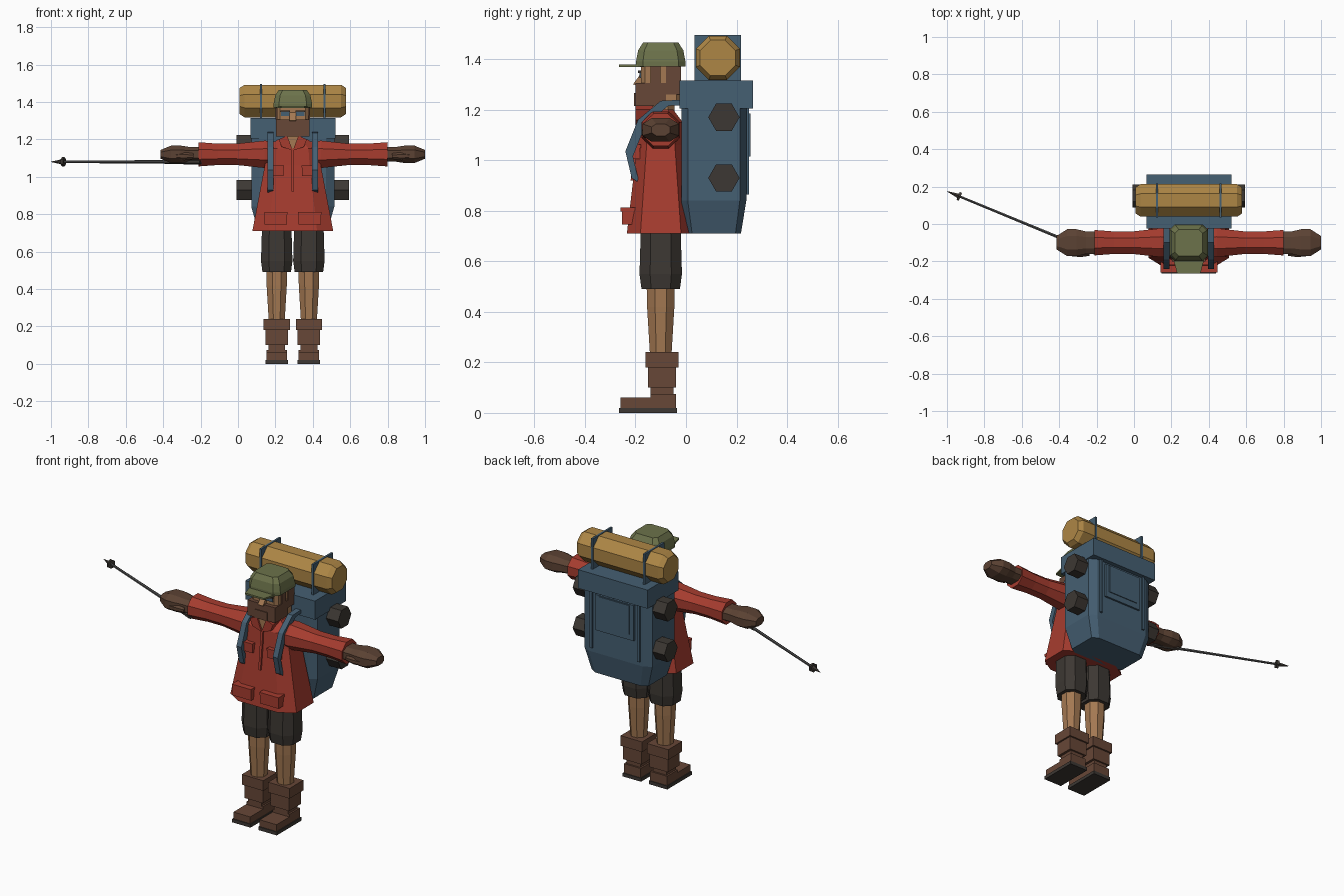
import bpy, bmesh, math
from mathutils import Matrix, Vector

default_cube = bpy.data.objects.get("Cube")
if default_cube:
    bpy.data.objects.remove(default_cube, do_unlink=True)

# Shared centre lines: the body stands off-centre because of the pole
BODY_X, BODY_Y = .293, -.1
LEG_X, ARM_Z, PACK_Y = .086, 1.12, .12


def material(name, *rgb):
    mat = bpy.data.materials.new(name)
    mat.use_nodes = True
    mat.diffuse_color = (*rgb, 1)
    mat.node_tree.nodes["Principled BSDF"].inputs["Base Color"].default_value = (*rgb, 1)
    return mat


red = material("jacket red", .38, .045, .028)
blue = material("pack blue", .06, .115, .17)
mustard = material("mat mustard", .42, .24, .06)
olive = material("cap olive", .15, .17, .07)
brown = material("leather brown", .135, .063, .038)
glove_brown = material("glove brown", .105, .054, .033)
skin = material("skin tan", .37, .19, .085)
charcoal = material("charcoal", .046, .039, .033)
metal = material("pole grey", .08, .08, .08)


def finish(name, bm, mat, mirror):
    """Turn a bmesh into an object on the body's centre line, mirrored if paired."""
    bmesh.ops.recalc_face_normals(bm, faces=bm.faces)
    mesh = bpy.data.meshes.new(name)
    bm.to_mesh(mesh)
    bm.free()
    mesh.materials.append(mat)
    part = bpy.data.objects.new(name, mesh)
    part.location.x = BODY_X
    bpy.context.collection.objects.link(part)
    if mirror:
        modifier = part.modifiers.new("Mirror", "MIRROR")
        modifier.use_mirror_merge = False


def join_rings(name, rings, mat, mirror):
    """Join closed rings of points into one capped solid."""
    bm = bmesh.new()
    loops = [[bm.verts.new(point) for point in ring] for ring in rings]
    for lower, upper in zip(loops, loops[1:]):
        for i in range(len(lower)):
            bm.faces.new((lower[i - 1], lower[i], upper[i], upper[i - 1]))
    bm.faces.new(loops[0])
    bm.faces.new(loops[-1])
    finish(name, bm, mat, mirror)


def place(axis, along, u, v):
    return {"x": (along, u, v), "y": (u, along, v), "z": (u, v, along)}[axis]


def prism(name, axis, start, end, outline, mat, mirror=False):
    rings = [[place(axis, along, u, v) for u, v in outline] for along in (start, end)]
    join_rings(name, rings, mat, mirror)


def loft(name, axis, centre, sections, mat, flat=1, chamfer=.414, mirror=False):
    """Sections pair a position with a half width; flat scales the other half width."""
    quarter = [(1, chamfer), (chamfer, 1)]
    outline = quarter + [(-p, q) for p, q in reversed(quarter)]
    outline += [(-p, -q) for p, q in outline]
    rings = [[place(axis, along, centre[0] + size * p, centre[1] + size * flat * q)
              for p, q in outline] for along, size in sections]
    join_rings(name, rings, mat, mirror)


def block(name, centre, size, mat, mirror=False):
    bm = bmesh.new()
    matrix = Matrix.Translation(centre) @ Matrix.Diagonal((*size, 1))
    bmesh.ops.create_cube(bm, size=1, matrix=matrix)
    finish(name, bm, mat, mirror)


def jacket_front(z):
    """Depth of the sloping jacket front at a height."""
    return -.23 + (z - .71) / 10


def pocket(name, x, z, width, height, depth):
    """Pocket pair, each with a slightly larger flap along its top edge."""
    y = jacket_front(z)
    block(name + "_pockets", (x, y, z), (width, depth, height), red, mirror=True)
    block(name + "_pocket_flaps", (x, y, z + height / 2),
          (width + .005, depth + .01, height / 4), red, mirror=True)


# Jacket with pockets, placket and lapels
loft("jacket", "z", (0, BODY_Y), [(.71, .216), (1.06, .15), (1.15, .14), (1.2, .08)],
     red, flat=.62, chamfer=.6)
pocket("lower", x=.09, z=.775, width=.12, height=.06, depth=.06)
pocket("chest", x=.086, z=1.03, width=.075, height=.05, depth=.03)
hem, throat = .92, 1.15
prism("jacket_placket", "x", -.007, .007,
      [(jacket_front(hem) - .01, hem), (jacket_front(throat) - .01, throat),
       (BODY_Y, throat), (BODY_Y, hem)], red)
prism("neck_opening", "y", -.19, -.15, [(-.035, 1.22), (.035, 1.22), (0, 1.14)], skin)
prism("lapels", "y", -.2, -.13, [(.03, 1.22), (.075, 1.2), (.06, 1.16), (0, 1.14)],
      red, mirror=True)

# Arms
arm = (BODY_Y, ARM_Z)
loft("sleeves", "x", arm, [(.08, .07), (.15, .077), (.3, .06), (.4, .06), (.505, .068)],
     red, flat=.95, mirror=True)
loft("gloves", "x", arm, [(.49, .06), (.55, .06), (.6, .072), (.65, .072), (.707, .036)],
     glove_brown, flat=.65, chamfer=.5, mirror=True)
loft("thumbs", "x", (-.155, ARM_Z - .01), [(.53, .015), (.58, .022), (.64, .016)],
     glove_brown, mirror=True)

# Legs
leg = (LEG_X, BODY_Y)
loft("shorts", "z", leg, [(.49, .076), (.55, .084), (.82, .076)], charcoal,
     chamfer=.5, mirror=True)
loft("legs", "z", leg, [(.22, .042), (.42, .054), (.52, .056)], skin, mirror=True)

# Boots, as stacked blocks: depth position, height position and size
for name, y, z, size, mat in (
        ("boot_cuffs", -.095, .21, (.14, .13, .06), brown),
        ("boot_shafts", -.095, .14, (.12, .11, .08), brown),
        ("boot_ankles", -.095, .08, (.09, .09, .06), brown),
        ("boot_heels", -.09, .06, (.11, .1, .03), brown),
        ("boot_feet", -.15, .04, (.11, .22, .04), brown),
        ("boot_soles", -.15, .01, (.12, .23, .02), charcoal)):
    block(name, (LEG_X, y, z), size, mat, mirror=True)

# Head and face
loft("neck", "z", (0, BODY_Y + .01), [(1.1, .045), (1.25, .045)], skin)
loft("head", "z", (0, BODY_Y), [(1.22, .084), (1.39, .086)], skin, flat=.92, chamfer=.8)
block("beard", (0, -.14, 1.26), (.18, .12, .09), brown)
block("chin_tuft", (0, -.18, 1.24), (.08, .05, .05), brown)
block("back_hair", (0, -.05, 1.32), (.18, .06, .12), brown)
block("sideburns", (.086, -.12, 1.34), (.012, .04, .07), brown, mirror=True)
block("eyes", (.04, -.18, 1.335), (.045, .01, .02), blue, mirror=True)
block("brows", (.04, -.18, 1.35), (.05, .02, .01), charcoal, mirror=True)
prism("nose", "x", -.017, .017, [(-.17, 1.355), (-.21, 1.3), (-.17, 1.29)], skin)

# Cap
loft("cap_crown", "z", (0, BODY_Y), [(1.37, .103), (1.39, .103), (1.435, .094), (1.465, .074)],
     olive, flat=.95, chamfer=.72)
prism("cap_brim", "z", 1.368, 1.378,
      [(-.09, -.16), (-.062, -.265), (.062, -.265), (.09, -.16)], olive)

# Backpack
loft("pack_body", "z", (0, PACK_Y - .01), [(.71, .185), (.84, .222), (1.22, .222)],
     blue, flat=.58, chamfer=.8)
block("pack_lid", (0, PACK_Y, 1.26), (.455, .29, .11), blue)
block("pack_pocket", (0, .23, 1.085), (.25, .04, .21), blue)
block("pack_pocket_flap", (0, .23, 1.1), (.2, .05, .17), blue)
block("pack_trim", (.155, .23, 1.04), (.015, .04, .35), blue, mirror=True)

# Shoulder straps: a path over the shoulder, thickened by an offset copy
path = [Vector(point) for point in
        ((0, 1.24), (-.1, 1.235), (-.19, 1.16), (-.24, 1.035), (-.215, .93))]
offset = Vector((.03, -.02))
prism("shoulder_straps", "x", .103, .135,
      path + [point + offset for point in reversed(path)], blue, mirror=True)

# Six-sided bundles on the pack's sides
for name, z in (("upper_bundles", 1.17), ("lower_bundles", .93)):
    turns = [math.tau * i / 6 for i in range(6)]
    hexagon = [(PACK_Y + .03 + .062 * math.cos(a), z + .062 * math.sin(a)) for a in turns]
    prism(name, "x", .2, .3, hexagon, charcoal, mirror=True)

# Rolled mat with its bands
loft("rolled_mat", "x", (PACK_Y + .006, 1.405),
     [(-.284, .07), (-.258, .087), (.258, .087), (.284, .07)], mustard)
block("mat_bands", (.17, PACK_Y + .006, 1.4), (.012, .183, .19), blue, mirror=True)

# Walking pole held in the right hand
grip_end, tip_end = Vector((-.2, -.155, 1.08)), Vector((-1, .175, 1.08))


def pole_part(name, start, end, start_radius, end_radius, mat):
    """Tapered length between two fractions of the pole."""
    a, b = grip_end.lerp(tip_end, start), grip_end.lerp(tip_end, end)
    bpy.ops.mesh.primitive_cone_add(vertices=6, radius1=start_radius, radius2=end_radius,
                                    depth=(b - a).length, location=(a + b) / 2)
    part = bpy.context.object
    part.name = name
    part.rotation_euler = (b - a).to_track_quat("Z", "Y").to_euler()
    part.data.materials.append(mat)


pole_part("pole_grip", 0, .24, .014, .012, charcoal)
pole_part("pole_shaft", .2, .93, .009, .007, metal)
pole_part("pole_basket", .91, .925, .026, .026, charcoal)
pole_part("pole_tip", .925, 1, .014, .001, charcoal)
